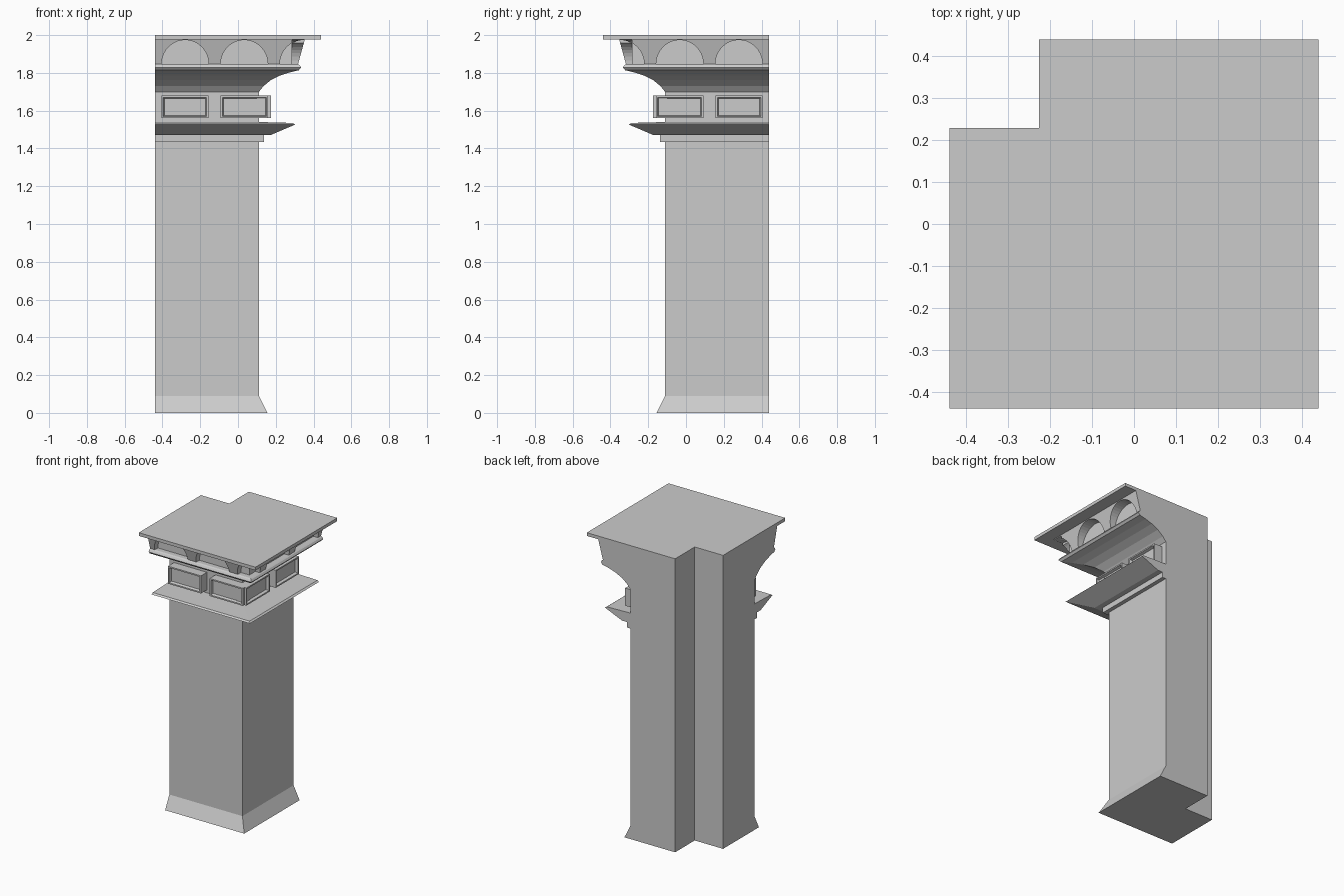
import bpy, bmesh, math

if "Cube" in bpy.data.objects:
    bpy.data.objects.remove(bpy.data.objects["Cube"])

END = 0.44       # flat cut ends of the two wings
NX, NY = -0.226, 0.229   # inner notch corner


def finish(bm, name):
    bmesh.ops.recalc_face_normals(bm, faces=bm.faces[:])
    me = bpy.data.meshes.new(name)
    bm.to_mesh(me)
    bm.free()
    ob = bpy.data.objects.new(name, me)
    bpy.context.collection.objects.link(ob)
    return ob


def mirror_diagonal(bm):
    # swap the front wing onto the right wing
    for v in bm.verts:
        v.co.x, v.co.y = -v.co.y, -v.co.x


def corner_sweep(name, profile):
    # profile (reach, z), bottom to top, swept round the front right corner
    bm = bmesh.new()
    left = [bm.verts.new((-END, -d, z)) for d, z in profile]
    mid = [bm.verts.new((d, -d, z)) for d, z in profile]
    back = [bm.verts.new((d, END, z)) for d, z in profile]
    z0, z1 = profile[0][1], profile[-1][1]
    inner = [[bm.verts.new((x, y, z)) for z in (z0, z1)]
             for x, y in ((NX, END), (NX, NY), (-END, NY))]
    for a, b in ((left, mid), (mid, back)):
        for i in range(len(profile) - 1):
            bm.faces.new((a[i], b[i], b[i + 1], a[i + 1]))
    bm.faces.new(left + [inner[2][1], inner[2][0]])
    bm.faces.new(back + [inner[0][1], inner[0][0]])
    for a, b in zip(inner, inner[1:]):
        bm.faces.new((a[0], b[0], b[1], a[1]))
    for k in (0, -1):
        bm.faces.new([left[k], mid[k], back[k]] + [p[k] for p in inner])
    return finish(bm, name)


def arch_cutter(cx, mirrored):
    bm = bmesh.new()
    arc = [(cx + 0.125 * math.cos(math.pi * i / 20),
            1.846 + 0.128 * math.sin(math.pi * i / 20)) for i in range(21)]
    face = bm.faces.new([bm.verts.new((x, -0.5, z)) for x, z in arc])
    ext = bmesh.ops.extrude_face_region(bm, geom=[face])["geom"]
    for v in ext:
        if isinstance(v, bmesh.types.BMVert):
            v.co.y = -0.285
    if mirrored:
        mirror_diagonal(bm)
    ob = finish(bm, "arch_cutter")
    ob.hide_render = True
    return ob


def panel_block(name, x0, x1, mirrored):
    # projecting block with a framed, sunken panel
    bm = bmesh.new()
    bmesh.ops.create_cube(bm, size=1)
    for v in bm.verts:
        v.co = (x0 if v.co.x < 0 else x1, -0.175 if v.co.y < 0 else -0.10,
                1.56 if v.co.z < 0 else 1.68)
    bm.normal_update()
    front = min(bm.faces, key=lambda f: f.calc_center_median().y)
    bmesh.ops.inset_region(bm, faces=[front], thickness=0.013)
    bmesh.ops.inset_region(bm, faces=[front], thickness=0.008, depth=-0.018)
    if mirrored:
        mirror_diagonal(bm)
    return finish(bm, name)


# Shaft with flared foot, neck band and sharp ledge
corner_sweep("shaft_and_ledge", [
    (0.156, 0), (0.111, 0.09), (0.111, 1.435), (0.138, 1.435), (0.138, 1.472),
    (0.175, 1.472), (0.302, 1.526), (0.29, 1.535), (0.111, 1.54)])

# Frieze wall, cove moulding and slanted arcade
capital = corner_sweep("capital", [
    (0.111, 1.54), (0.111, 1.70), (0.135, 1.73), (0.175, 1.763), (0.225, 1.787),
    (0.275, 1.803), (0.322, 1.814), (0.334, 1.828), (0.326, 1.841),
    (0.318, 1.846), (0.354, 1.978)])

# Arched niches, including the open one at the corner
cutters = [arch_cutter(cx, m) for cx in (-0.28, 0.033, 0.346) for m in (False, True)]
bpy.context.view_layer.objects.active = capital
for c in cutters:
    mod = capital.modifiers.new("niche", 'BOOLEAN')
    mod.operation, mod.solver, mod.object = 'DIFFERENCE', 'EXACT', c
    bpy.ops.object.modifier_apply(modifier=mod.name)
for c in cutters:
    bpy.data.objects.remove(c)

# Thin top slab
corner_sweep("top_slab", [(0.44, 1.978), (0.44, 2.0)])

# Frieze blocks on both wings
for side, m in (("front", False), ("right", True)):
    panel_block(side + "_outer_block", -0.405, -0.157, m)
    panel_block(side + "_corner_block", -0.092, 0.16, m)
